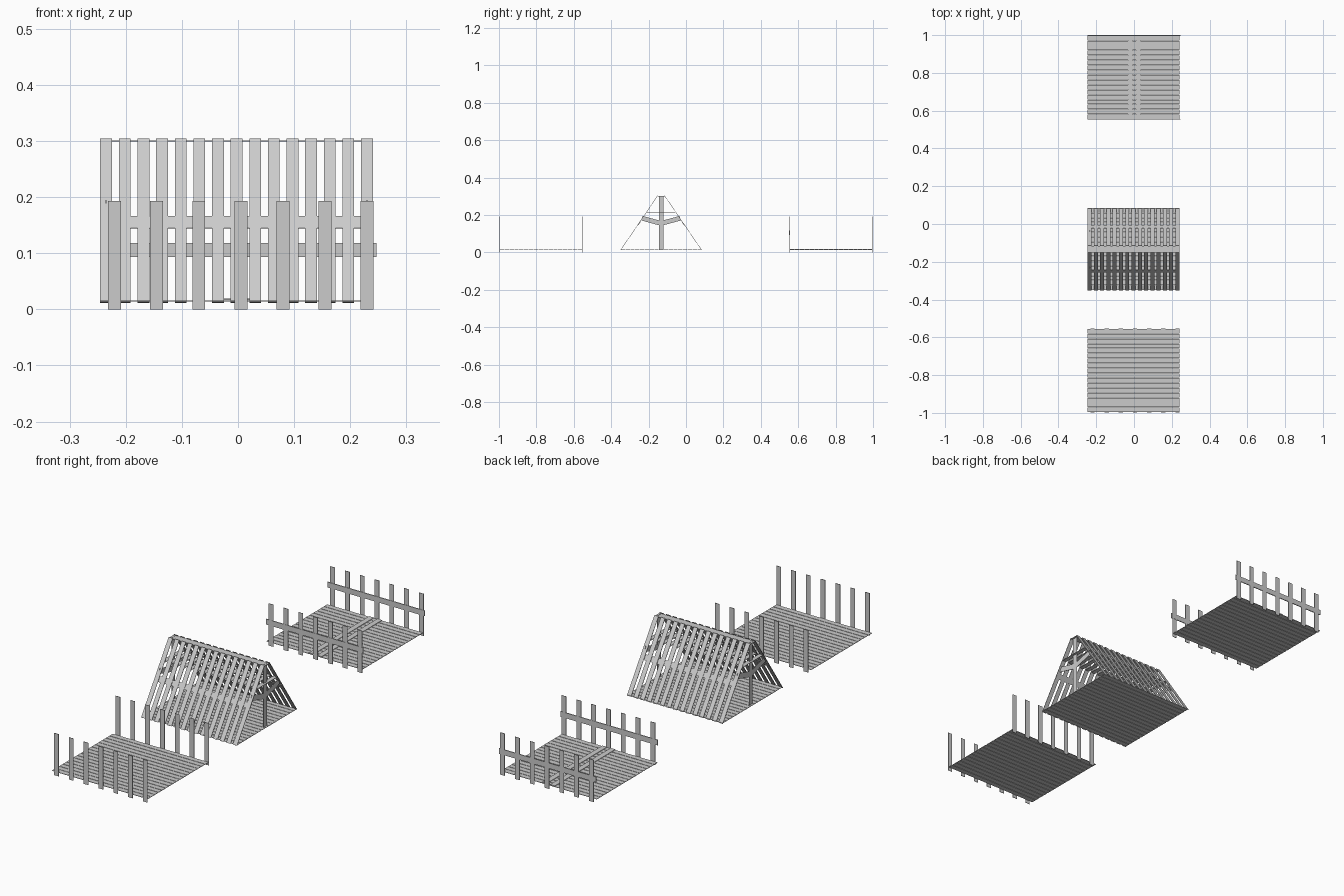
import bpy
import bmesh
from mathutils import Vector, Matrix

cube = bpy.data.objects.get("Cube")
if cube:
    bpy.data.objects.remove(cube, do_unlink=True)

wood = bpy.data.materials.new("pale grey wood")
wood.use_nodes = True
grey = (0.6, 0.6, 0.6, 1)
wood.diffuse_color = grey
wood.node_tree.nodes["Principled BSDF"].inputs["Base Color"].default_value = grey

THICK = 0.002
LEFT, RIGHT = -0.245, 0.24
FLOOR = 0.015
RIDGE_Y = -0.133
X, Y = Vector((1, 0, 0)), Vector((0, 1, 0))


def board(bm, start, end, across, width, thick=THICK):
    """Thin board from start to end, its width lying along across."""
    start, end = Vector(start), Vector(end)
    along = end - start
    side = across.normalized()
    normal = along.normalized().cross(side)
    frame = Matrix((along, side * width, normal * thick)).transposed().to_4x4()
    frame.translation = (start + end) / 2
    bmesh.ops.create_cube(bm, size=1, matrix=frame)


def finish(bm, name):
    bmesh.ops.recalc_face_normals(bm, faces=bm.faces)
    mesh = bpy.data.meshes.new(name)
    bm.to_mesh(mesh)
    bm.free()
    mesh.materials.append(wood)
    bpy.context.collection.objects.link(bpy.data.objects.new(name, mesh))


def deck(name, y0, y1, count=17):
    bm = bmesh.new()
    pitch = (y1 - y0) / count
    for i in range(count):
        y = y0 + pitch * (i + 0.5)
        board(bm, (LEFT, y, FLOOR), (RIGHT, y, FLOOR), Y, pitch * 0.9)
    finish(bm, name)


def fence(name, y):
    bm = bmesh.new()
    for i in range(7):
        x = -0.22 + 0.075 * i
        board(bm, (x, y, 0), (x, y, 0.193), X, 0.023)
    finish(bm, name)


# Plank floors
deck("front_deck", -0.997, -0.555)
deck("shelter_floor", -0.35, 0.085)
deck("back_deck", 0.555, 0.997)

# Fence posts beside the two open decks
for name, y in (("front_outer", -0.999), ("front_inner", -0.554),
                ("back_inner", 0.554), ("back_outer", 0.999)):
    fence(name + "_posts", y)

# Rails on the back deck
for name, y in (("inner_rail", 0.554), ("outer_rail", 0.998)):
    bm = bmesh.new()
    board(bm, (LEFT, y, 0.106), (0.247, y, 0.106), Vector((0, 0, 1)), 0.025, 0.004)
    finish(bm, name)

# Two boards laid across the middle of the back deck
bm = bmesh.new()
for x in (-0.02, 0.022):
    board(bm, (x, 0.557, 0.018), (x, 0.995, 0.018), X, 0.024)
finish(bm, "back_deck_walkway")

# Sloping rafters with a collar tie between each pair
rafters, ties = bmesh.new(), bmesh.new()
for i in range(15):
    x = -0.235 + 0.0332 * i
    for s in (-1, 1):
        board(rafters, (x, RIDGE_Y + s * 0.217, 0.012),
              (x, RIDGE_Y + s * 0.018, 0.304), X, 0.021)
    board(ties, (x, RIDGE_Y - 0.075, 0.215), (x, RIDGE_Y + 0.075, 0.215), X, 0.02)
finish(rafters, "rafters")
finish(ties, "collar_ties")

# Ridge board and a purlin under each slope
bm = bmesh.new()
board(bm, (LEFT, RIDGE_Y, 0.3), (RIGHT, RIDGE_Y, 0.3), Y, 0.034)
finish(bm, "ridge_board")
bm = bmesh.new()
for s in (-1, 1):
    y = RIDGE_Y + s * 0.117
    board(bm, (LEFT, y, 0.155), (RIGHT, y, 0.155), Vector((0, -s * 0.2, 0.292)), 0.025)
finish(bm, "purlins")

# Gable posts with two raised braces
for name, x in (("right_gable", -0.235), ("left_gable", 0.23)):
    bm = bmesh.new()
    board(bm, (x, RIDGE_Y, FLOOR), (x, RIDGE_Y, 0.302), Y, 0.025)
    for s in (-1, 1):
        board(bm, (x, RIDGE_Y, 0.155), (x, RIDGE_Y + s * 0.102, 0.183),
              Vector((0, -s * 0.028, 0.102)), 0.025)
    finish(bm, name + "_frame")
